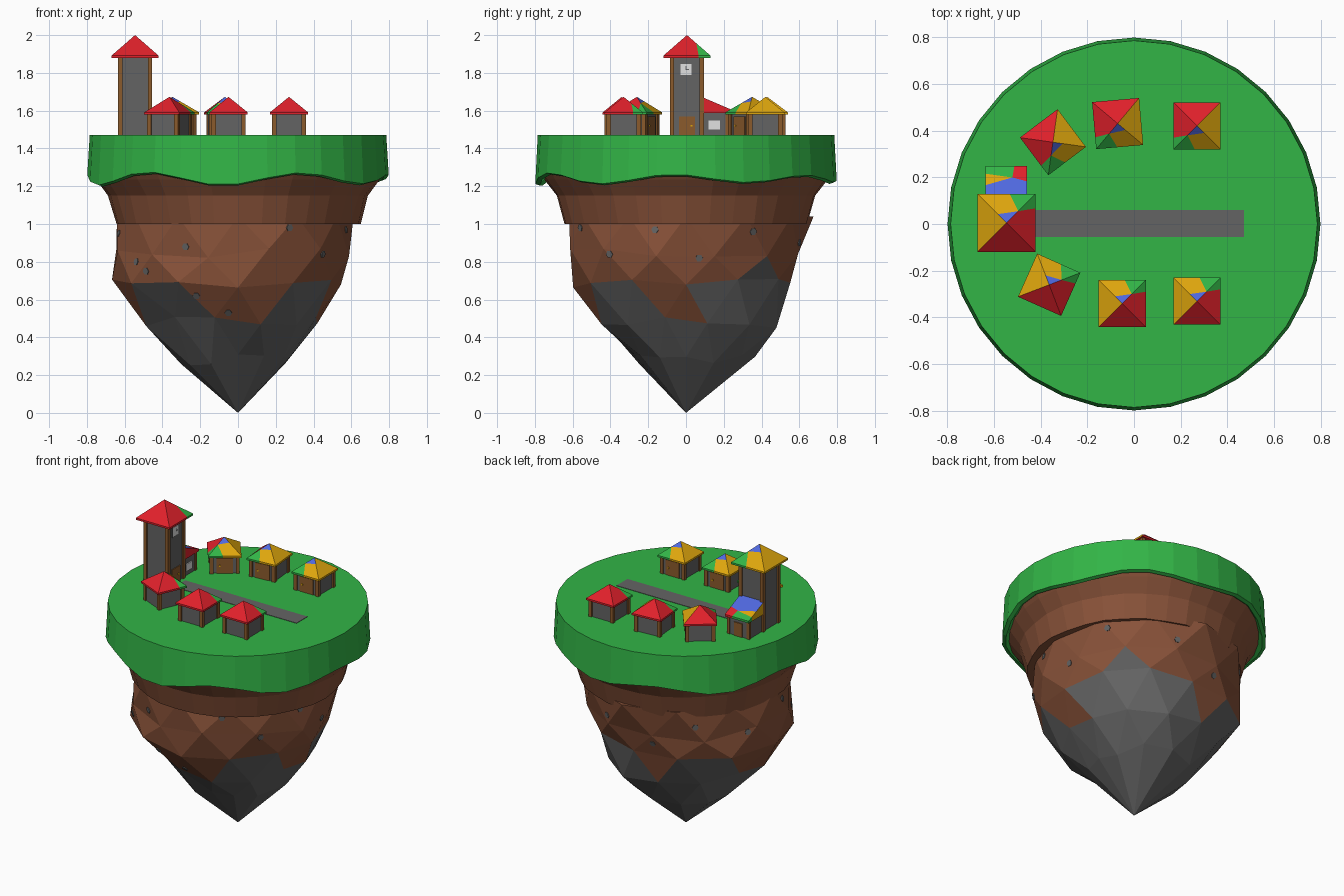
import bpy, bmesh, math, random
from mathutils import Matrix, Vector
from mathutils.bvhtree import BVHTree

if "Cube" in bpy.data.objects:
    bpy.data.objects.remove(bpy.data.objects["Cube"])

random.seed(4)
COLORS = {"grass_green": (0.032, 0.46, 0.062), "dirt_brown": (0.25, 0.085, 0.041),
          "stone_grey": (0.127, 0.127, 0.127), "wood_brown": (0.26, 0.105, 0.025),
          "roof_red": (0.75, 0.015, 0.024), "roof_yellow": (0.74, 0.385, 0.004),
          "roof_blue": (0.08, 0.14, 0.74), "plate_white": (0.75, 0.75, 0.75)}
MATS = {}
for n, c in COLORS.items():
    MATS[n] = bpy.data.materials.new(n)
    MATS[n].diffuse_color = (*c, 1)
G, D, S, W, R, Y, B, P = COLORS
TOP = 1.47


def make(name, verts, faces, mats, matrix=Matrix()):
    """Mesh object from faces, mats being one colour name or one per face."""
    if isinstance(mats, str):
        mats = [mats] * len(faces)
    used = sorted(set(mats))
    me = bpy.data.meshes.new(name)
    me.from_pydata([matrix @ Vector(v) for v in verts], [], faces)
    for m in used:
        me.materials.append(MATS[m])
    for p, m in zip(me.polygons, mats):
        p.material_index = used.index(m)
    bm = bmesh.new()
    bm.from_mesh(me)
    bmesh.ops.recalc_face_normals(bm, faces=bm.faces)
    bm.to_mesh(me)
    bm.free()
    ob = bpy.data.objects.new(name, me)
    bpy.context.collection.objects.link(ob)
    return ob


def boxes(name, parts, matrix=Matrix()):
    """Several boxes in one object: (centre, size, colour)."""
    vs, fs, ms = [], [], []
    for c, s, m in parts:
        o = len(vs)
        vs += [[c[k] + s[k] / 2 * d[k] for k in range(3)]
               for d in [(x, y, z) for z in (-1, 1) for x, y in ((-1, -1), (1, -1), (1, 1), (-1, 1))]]
        fs += [[o + i for i in f] for f in ((0, 1, 2, 3), (4, 5, 6, 7), (0, 1, 5, 4),
                                            (1, 2, 6, 5), (2, 3, 7, 6), (3, 0, 4, 7))]
        ms += [m] * 6
    return make(name, vs, fs, ms, matrix)


def loft(name, rings, mat):
    """Closed stack of equal rings with end caps."""
    n = len(rings[0])
    vs = [v for r in rings for v in r]
    fs = [(i * n + j, i * n + (j + 1) % n, (i + 1) * n + (j + 1) % n, (i + 1) * n + j)
          for i in range(len(rings) - 1) for j in range(n)]
    fs += [list(range(n)), list(range(len(vs) - n, len(vs)))]
    return make(name, vs, fs, mat)


def ring(n, r, z, jit=0):
    """z may be a function of angle."""
    out = []
    for j in range(n):
        a = 2 * math.pi * j / n
        q = r + random.uniform(-jit, jit)
        out.append((q * math.cos(a), q * math.sin(a), z(a) if callable(z) else z))
    return out


# Grass slab with a wavy hanging edge
def wave(a):
    return 1.24 - 0.027 * math.cos(6 * (a + math.radians(97))) + 0.008 * math.sin(5 * a)


loft("grass_slab", [ring(32, 0.785, TOP), ring(32, 0.798, wave),
                    ring(32, 0.775, lambda a: wave(a) - 0.008), ring(32, 0.72, 1.29)], G)

# Upper dirt collar, flaring out to meet the grass
loft("dirt_collar", [ring(32, 0.78, 1.285), ring(32, 0.75, 1.235), ring(32, 0.688, 1.15, 0.006),
                     ring(32, 0.645, 1.0, 0.006)], D)

# Faceted rock cone: z, then radii towards +x, +y, -x, -y
PROFILE = [(1.04, .61, .66, .64, .62), (.85, .59, .60, .67, .62), (.68, .54, .56, .67, .60),
           (.48, .43, .50, .50, .46), (.28, .27, .37, .30, .28)]
N = 12
vs, fs = [], []
for i, (z, *rad) in enumerate(PROFILE):
    for j in range(N):
        a = 2 * math.pi * (j + 0.5 * (i % 2)) / N
        c, s = math.cos(a), math.sin(a)
        r = (rad[0] if c > 0 else rad[2]) * c * c + (rad[1] if s > 0 else rad[3]) * s * s
        r *= random.uniform(0.98, 1.03)
        vs.append((r * c, r * s, z + (random.uniform(-.03, .03) if i else 0)))
for i in range(len(PROFILE) - 1):
    for j in range(N):
        k = (j + 1) % N
        u0, u1, l0, l1 = i * N + j, i * N + k, (i + 1) * N + j, (i + 1) * N + k
        fs += [(u0, u1, l0), (l0, u1, l1)] if i % 2 == 0 else [(u0, u1, l1), (u0, l1, l0)]
last = (len(PROFILE) - 1) * N
vs.append((0, 0, 0))
fs += [(last + j, last + (j + 1) % N, len(vs) - 1) for j in range(N)]
fs.append(list(range(N)))


# Stone below a height that rises on the diagonals, most at the back right
def rock_colour(f):
    c = sum((Vector(vs[i]) for i in f), Vector()) / len(f)
    a = math.atan2(c.y, c.x)
    lim = 0.53 + 0.12 * abs(math.sin(2 * a)) + 0.2 * max(0, math.cos(a - math.pi / 4)) ** 8
    return S if c.z < lim else D


make("rock_cone", vs, fs, [rock_colour(f) for f in fs])

# Pebbles lying flush in the dirt: angle in degrees, height
tree = BVHTree.FromPolygons([Vector(v) for v in vs], fs)
pv, pf = [], []
for deg, z in [(-140, .75), (-117, .88), (-113, .62), (-96, .53), (-64, .98), (-16, .97), (-42, .84),
               (7, .82), (35, .96), (75, .9), (105, .78), (130, .93), (160, .85), (190, .95), (212, .8)]:
    d = Vector((math.cos(math.radians(deg)), math.sin(math.radians(deg)), 0))
    hit, normal, *_ = tree.ray_cast(d * 2 + Vector((0, 0, z)), -d)
    if hit:
        normal = normal if normal.dot(d) > 0 else -normal
        turn = normal.to_track_quat('Z', 'Y')
        o = len(pv)
        pv += [hit + turn @ Vector((.02 * math.cos(k * math.pi / 3), .02 * math.sin(k * math.pi / 3), h))
               for h in (-.004, .004) for k in range(6)]
        pf += [[o + k for k in range(6)], [o + 6 + k for k in range(6)]]
        pf += [(o + k, o + (k + 1) % 6, o + 6 + (k + 1) % 6, o + 6 + k) for k in range(6)]
make("pebbles", pv, pf, S)

# Road
boxes("road", [((0.02, 0.002, TOP), (.9, .115, .005), S)])


def roof(name, s, h, m):
    """Pyramid roof in four colours; the patched face looks to local +y."""
    t = 0.012
    v = [(0, 0, h), (s, s, 0), (-s, s, 0), (-s, -s, 0), (s, -s, 0),
         (.4 * s, .4 * s, .6 * h), (-.3 * s, .3 * s, .7 * h), (.1 * s, s, 0), (s, .5 * s, 0)]
    eave = [1, 7, 2, 3, 4, 8]
    f = [(0, 5, 6), (6, 5, 7, 2), (5, 1, 7), (5, 8, 1), (0, 4, 8, 5), (0, 3, 4), (0, 6, 2, 3)]
    c = [B, Y, G, G, R, R, Y]
    v += [(v[i][0], v[i][1], -t) for i in eave]
    for k in range(6):
        n = (k + 1) % 6
        f.append((eave[k], eave[n], 9 + n, 9 + k))
    c += [G, Y, Y, R, R, G]
    f.append(range(9, 15))
    c.append(R)
    make(name, v, [list(q) for q in f], c, m)


def posts(name, h, m):
    boxes(name, [((x, y, h / 2), (.023, .023, h), W) for x in (-.079, .079) for y in (-.079, .079)], m)


def place(x, y, deg):
    return Matrix.Translation((x, y, TOP)) @ Matrix.Rotation(math.radians(deg), 4, 'Z')


# Six cottages, doors facing the road
for i, (x, y, deg) in enumerate([(.27, -.33, 0), (-.05, -.34, 0), (-.363, -.26, -24),
                                 (.27, .42, 180), (-.07, .43, 185), (-.347, .35, 217)], 1):
    m = place(x, y, deg)
    n = f"cottage_{i}_"
    boxes(n + "walls", [((0, 0, .06), (.164, .164, .12), S)], m)
    posts(n + "posts", .12, m)
    boxes(n + "door", [((0, .083, .05), (.1, .008, .1), W),
                       ((.03, .088, .05), (.01, .006, .01), Y)], m)
    roof(n + "roof", .101, .082, m @ Matrix.Translation((0, 0, .121)))

# Clock tower, door and clock facing +x
m = place(-.545, .005, 0)
boxes("tower_walls", [((0, 0, .21), (.164, .164, .42), S)], m)
posts("tower_posts", .42, m)
boxes("tower_door", [((.083, 0, .05), (.008, .085, .1), W),
                     ((.088, .025, .05), (.006, .01, .01), Y)], m)
boxes("tower_clock", [((.083, -.005, .348), (.006, .07, .07), S),
                      ((.086, -.005, .348), (.006, .06, .06), P),
                      ((.089, -.005, .355), (.004, .006, .022), S),
                      ((.089, .003, .348), (.004, .018, .006), S)], m)
roof("tower_roof", .124, .108, m @ Matrix.Translation((0, 0, .422)))

# Lean-to beside the tower: walls, posts, window, door
x0, x1, y0, y1 = -.622, -.468, .08, .225
boxes("annex_walls", [(((x0 + x1) / 2, (y0 + y1) / 2, 1.53), (x1 - x0, y1 - y0, .12), S)])
boxes("annex_posts", [((x, y1 - .005, 1.53), (.02, .02, .12), W) for x in (x0 + .005, x1 - .005)])
boxes("annex_window", [((x1, .15, 1.523), (.012, .06, .048), P)])
boxes("annex_door", [((-.545, y1, 1.515), (.06, .012, .09), W)])

# Lean-to wedge roof with red gable, top split in four colours
uv = [(0, 0), (1, 0), (1, .6), (1, 1), (.7, 1), (0, 1), (0, .8), (0, .5), (.65, .7)]
vs = [(-.635 + .176 * u, .085 + .163 * v, 1.672 - .07 * v) for u, v in uv]
fs = [(0, 1, 2, 8, 7), (7, 8, 6), (6, 8, 4, 5), (8, 2, 3, 4)]
vs += [(x, y, 1.588) for x, y, z in vs[:8]]
fs += [(k, (k + 1) % 8, 9 + (k + 1) % 8, 9 + k) for k in range(8)] + [tuple(range(9, 17))]
make("annex_roof", vs, fs, [B, Y, G, R, B, R, R, R, G, G, Y, Y, R])

for m in bpy.data.materials:
    if m.users and not m.is_grease_pencil:
        m.use_nodes = True
        m.node_tree.nodes["Principled BSDF"].inputs["Base Color"].default_value = m.diffuse_color
